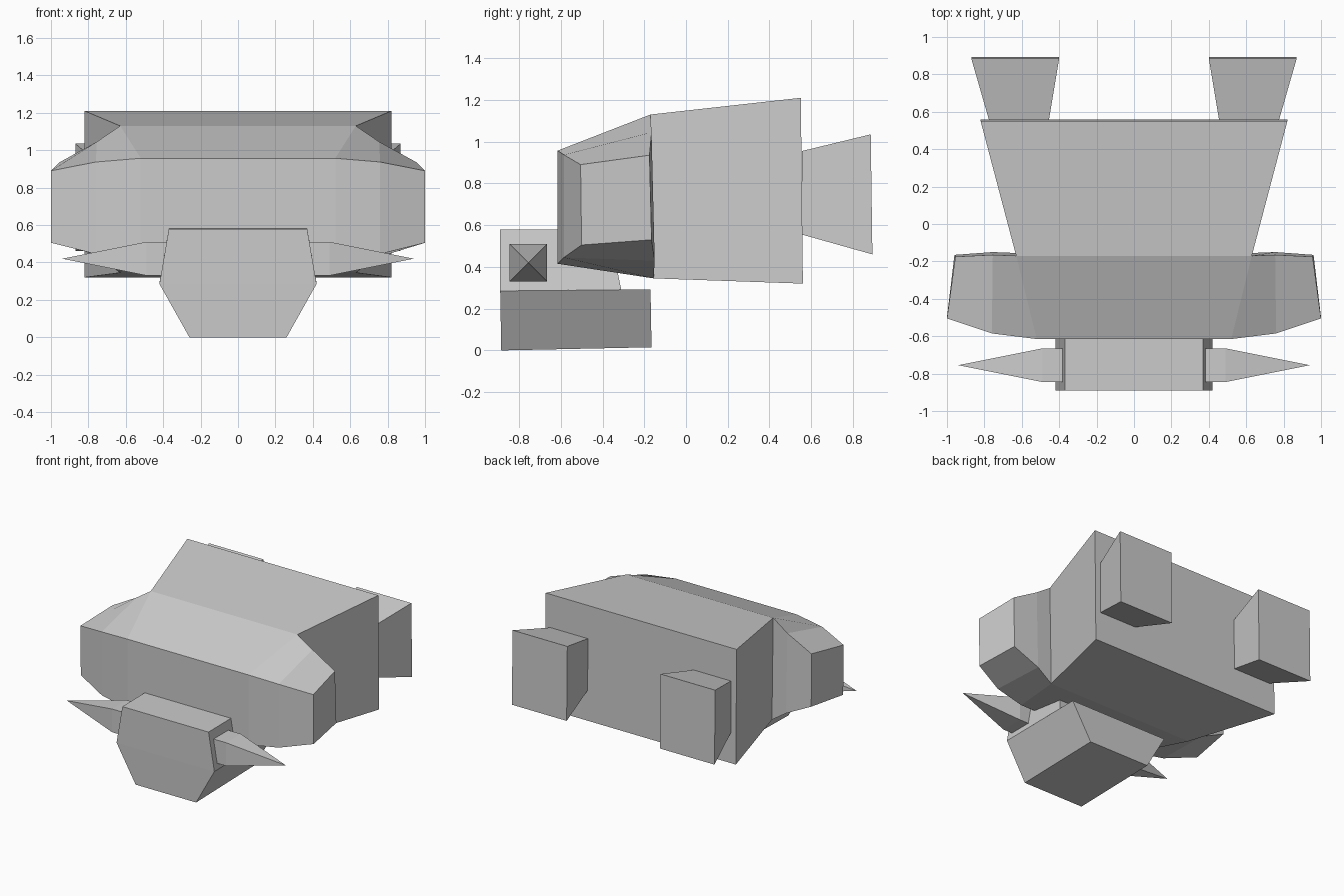
import bpy, bmesh

if "Cube" in bpy.data.objects:
    bpy.data.objects.remove(bpy.data.objects["Cube"])


def finish(bm, name):
    bmesh.ops.recalc_face_normals(bm, faces=bm.faces[:])
    mesh = bpy.data.meshes.new(name)
    bm.to_mesh(mesh)
    bm.free()
    obj = bpy.data.objects.new(name, mesh)
    bpy.context.collection.objects.link(obj)
    return obj


def loft(bm, sections):
    """Skin a list of equal-sized point loops and cap both ends."""
    rings = [[bm.verts.new(p) for p in s] for s in sections]
    for a, b in zip(rings, rings[1:]):
        n = len(a)
        for i in range(n):
            j = (i + 1) % n
            bm.faces.new((a[i], a[j], b[j], b[i]))
    bm.faces.new(rings[0])
    bm.faces.new(rings[-1])
    return rings


def flip(points):
    return [(-x, y, z) for x, y, z in points]


def rect_y(x0, x1, y, z0, z1):
    return [(x0, y, z0), (x1, y, z0), (x1, y, z1), (x0, y, z1)]


# Body: wide shoulder lofted across x, rear of the middle pulled back to the rump
# each section: front bottom, front top, back top, back bottom
half = [
    [(0.52, -0.615, 0.415), (0.52, -0.615, 0.957), (0.63, -0.17, 1.13), (0.63, -0.155, 0.345)],
    [(0.76, -0.585, 0.445), (0.76, -0.585, 0.937), (0.755, -0.165, 1.045), (0.755, -0.15, 0.43)],
    [(1.0, -0.5, 0.505), (1.0, -0.505, 0.89), (0.955, -0.175, 0.935), (0.96, -0.165, 0.53)],
]
bm = bmesh.new()
rings = loft(bm, [flip(s) for s in reversed(half)] + half)
left, right = rings[2], rings[3]
middle = [left[3], right[3], right[2], left[2]]
for f in bm.faces[:]:
    if set(f.verts) == set(middle):
        bm.faces.remove(f)
rump = [bm.verts.new(p) for p in [(-0.82, 0.56, 0.32), (0.82, 0.56, 0.32),
                                  (0.82, 0.55, 1.21), (-0.82, 0.55, 1.21)]]
for i in range(4):
    j = (i + 1) % 4
    bm.faces.new((middle[i], middle[j], rump[j], rump[i]))
bm.faces.new(rump)
finish(bm, "body")

# Head: upper block and longer tapered jaw
bm = bmesh.new()
loft(bm, [
    [(-0.42, -0.89, 0.285), (0.42, -0.89, 0.285), (0.42, -0.31, 0.29), (-0.42, -0.31, 0.29)],
    [(-0.37, -0.89, 0.578), (0.37, -0.89, 0.578), (0.37, -0.37, 0.582), (-0.37, -0.37, 0.582)],
])
finish(bm, "head_upper")
bm = bmesh.new()
loft(bm, [
    [(-0.26, -0.885, 0.0), (0.26, -0.885, 0.0), (0.26, -0.165, 0.015), (-0.26, -0.165, 0.015)],
    [(-0.42, -0.89, 0.285), (0.42, -0.89, 0.285), (0.42, -0.17, 0.292), (-0.42, -0.17, 0.292)],
])
finish(bm, "jaw")

for side, tag in ((1, "right"), (-1, "left")):
    # Horns: short square stub ending in a pyramid
    bm = bmesh.new()
    base = [[(side * x, y, z) for y, z in
             ((-0.845, 0.33), (-0.665, 0.33), (-0.665, 0.51), (-0.845, 0.51))]
            for x in (0.37, 0.49)]
    stub = loft(bm, base)[1]
    bm.faces.remove([f for f in bm.faces if set(f.verts) == set(stub)][0])
    tip = bm.verts.new((side * 0.94, -0.755, 0.42))
    for i in range(4):
        bm.faces.new((stub[i], stub[(i + 1) % 4], tip))
    finish(bm, "horn_" + tag)

    # Rear thruster blocks flaring backwards
    bm = bmesh.new()
    loft(bm, [rect_y(side * 0.455, side * 0.775, 0.555, 0.555, 0.955),
              [(side * 0.40, 0.893, 0.46), (side * 0.87, 0.893, 0.46),
               (side * 0.87, 0.885, 1.035), (side * 0.40, 0.885, 1.035)]])
    finish(bm, "rear_block_" + tag)
